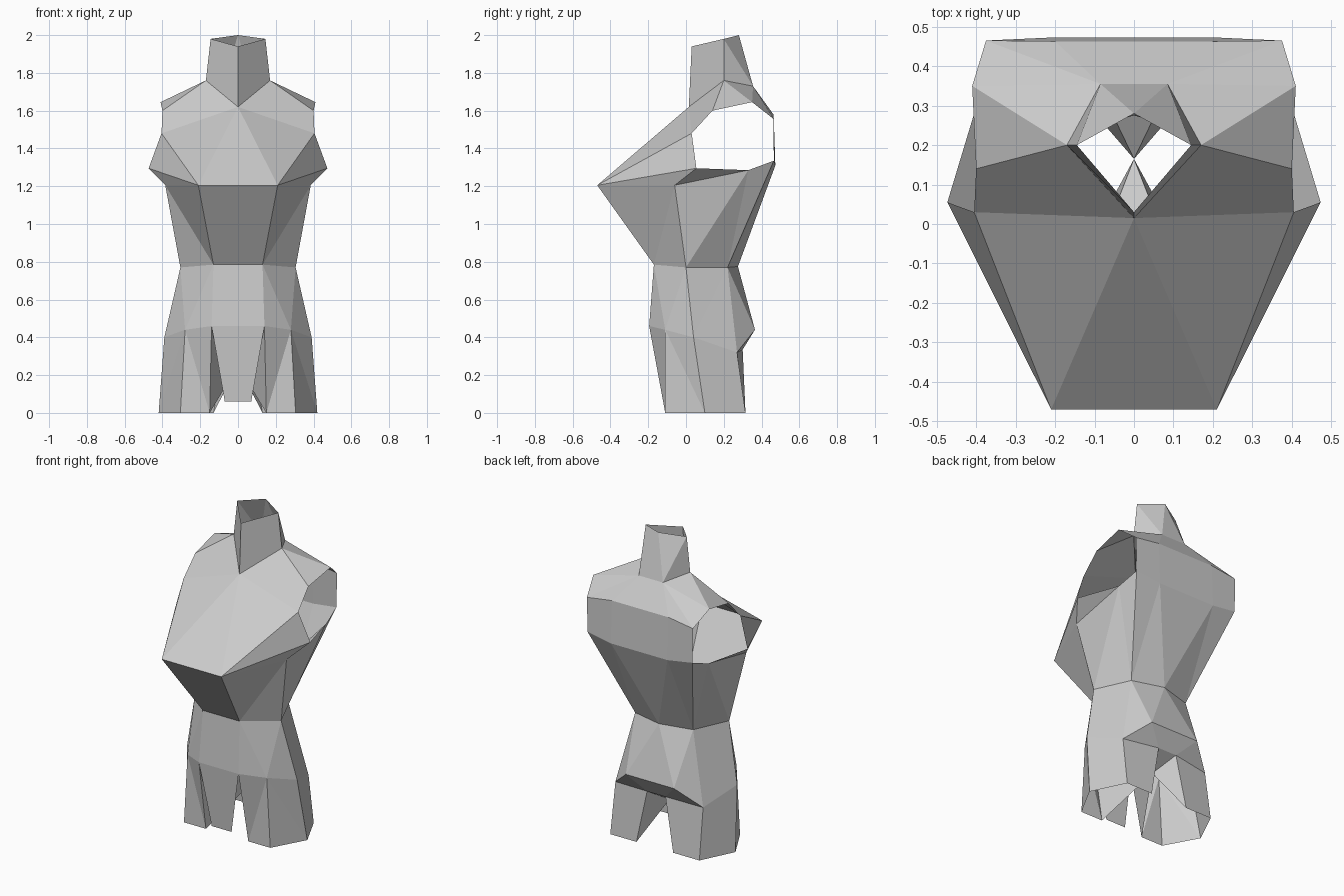
import bpy
from mathutils import Vector

if "Cube" in bpy.data.objects:
    bpy.data.objects.remove(bpy.data.objects["Cube"])

grey = bpy.data.materials.new("plain_grey")
grey.diffuse_color = (0.6, 0.6, 0.6, 1)
grey.use_nodes = True
grey.node_tree.nodes["Principled BSDF"].inputs["Base Color"].default_value = grey.diffuse_color

# Landmarks of the right half of the body
P = {
    # neck
    "top_f": (0, .03, 1.94), "top_s": (.145, .2, 1.98), "top_b": (0, .28, 2.0),
    "neck_f": (0, .015, 1.62), "neck_s": (.17, .2, 1.76), "neck_b": (.085, .355, 1.73),
    # armhole
    "arm_f": (.405, .03, 1.48), "arm_t": (.40, .14, 1.60), "arm_tb": (.41, .35, 1.645),
    "arm_b": (.375, .465, 1.555), "arm_lb": (.37, .465, 1.335),
    "arm_q": (.39, .33, 1.285), "arm_p": (.473, .055, 1.295),
    # chest and back
    "bust": (.21, -.47, 1.205), "rib": (.385, -.06, 1.205),
    "back_u": (.2, .463, 1.58), "back_l": (.2, .473, 1.31),
    # waist
    "w_f": (.13, -.17, .785), "w_s": (.305, 0, .77), "w_b": (.205, .22, .77), "w_c": (0, .275, .775),
    # hips
    "h_f": (.14, -.195, .46), "h_c": (.28, -.11, .44), "h_s": (.39, .04, .40),
    "h_b": (.31, .27, .32), "seat": (.17, .365, .44), "crease": (.065, .30, .335),
    "crotch": (0, .165, .25),
    # leg hems and front flap hem
    "l_fi": (.15, -.11, 0), "l_fo": (.305, -.11, 0), "l_s": (.42, .10, 0),
    "l_bo": (.315, .315, 0), "l_bi": (.13, .315, 0), "flap": (.07, -.165, .06),
}


def point(name):
    """A leading minus gives the mirrored landmark."""
    if name[0] == "-":
        x, y, z = P[name[1:]]
        return (-x, y, z)
    return P[name]


def build(part, centre, faces):
    """Make faces plus their mirror images, all turned away from the centre."""
    verts, index, polys, seen = [], {}, [], set()
    for side in (1, -1):
        mid = Vector((centre[0] * side, centre[1], centre[2]))
        for line in faces.strip().splitlines():
            pts = [Vector(point(n)) for n in line.split()]
            for p in pts:
                p.x *= side
            keys = [(round(p.x, 4) + 0.0, p.y, p.z) for p in pts]
            if frozenset(keys) in seen:
                continue
            seen.add(frozenset(keys))
            normal = (pts[1] - pts[0]).cross(pts[2] - pts[0])
            if normal.dot(sum(pts, Vector()) / len(pts) - mid) < 0:
                keys.reverse()
            for k in keys:
                if k not in index:
                    index[k] = len(verts)
                    verts.append(k)
            polys.append([index[k] for k in keys])
    mesh = bpy.data.meshes.new(part)
    mesh.from_pydata(verts, [], polys)
    mesh.materials.append(grey)
    bpy.context.collection.objects.link(bpy.data.objects.new(part, mesh))


# Open collar of the neck
build("neck", (0, .2, 1.8), """
top_f top_s neck_s neck_f
top_s top_b neck_b
top_s neck_b neck_s
top_b neck_b -neck_b""")

# Shoulders and upper back around the open armholes
build("shoulders", (0, .15, 1.4), """
neck_f arm_f arm_t neck_s
neck_s arm_t arm_tb
neck_s arm_tb neck_b
neck_b arm_tb arm_b
neck_b arm_b back_u
neck_b back_u -back_u -neck_b
back_u arm_b arm_lb back_l
back_u back_l -back_l -back_u""")

# Jutting chest
build("chest", (0, .1, 1.2), """
neck_f bust -bust
neck_f arm_f bust
bust arm_f arm_p
bust arm_p rib
rib arm_p arm_q""")

# Tapered midriff
build("midriff", (0, .05, 1.0), """
bust -bust -w_f w_f
bust rib w_f
rib w_s w_f
rib arm_q w_s
arm_q w_b w_s
arm_q arm_lb w_b
arm_lb back_l w_b
back_l w_c w_b
back_l -back_l w_c""")

# Hips, seat and crotch
build("hips", (0, .08, .6), """
w_f -w_f -h_f h_f
w_f h_f h_c
w_f h_c w_s
w_s h_c h_s
w_s h_s w_b
w_b h_s h_b
w_b h_b seat
w_b seat w_c
w_c seat -seat
seat h_b crease
seat crease -crease -seat
crease -crease crotch
h_f -h_f crotch""")

# Short open legs
build("legs", (.26, .1, .2), """
h_f h_c l_fi
h_c l_fo l_fi
h_c l_s l_fo
h_c h_s l_s
h_s l_s l_bo h_b
h_b l_bo l_bi crease
h_f l_fi crotch
crotch l_bi crease""")

# Hanging front flap
build("front_flap", (0, .1, .3), """
h_f -h_f -flap flap""")
